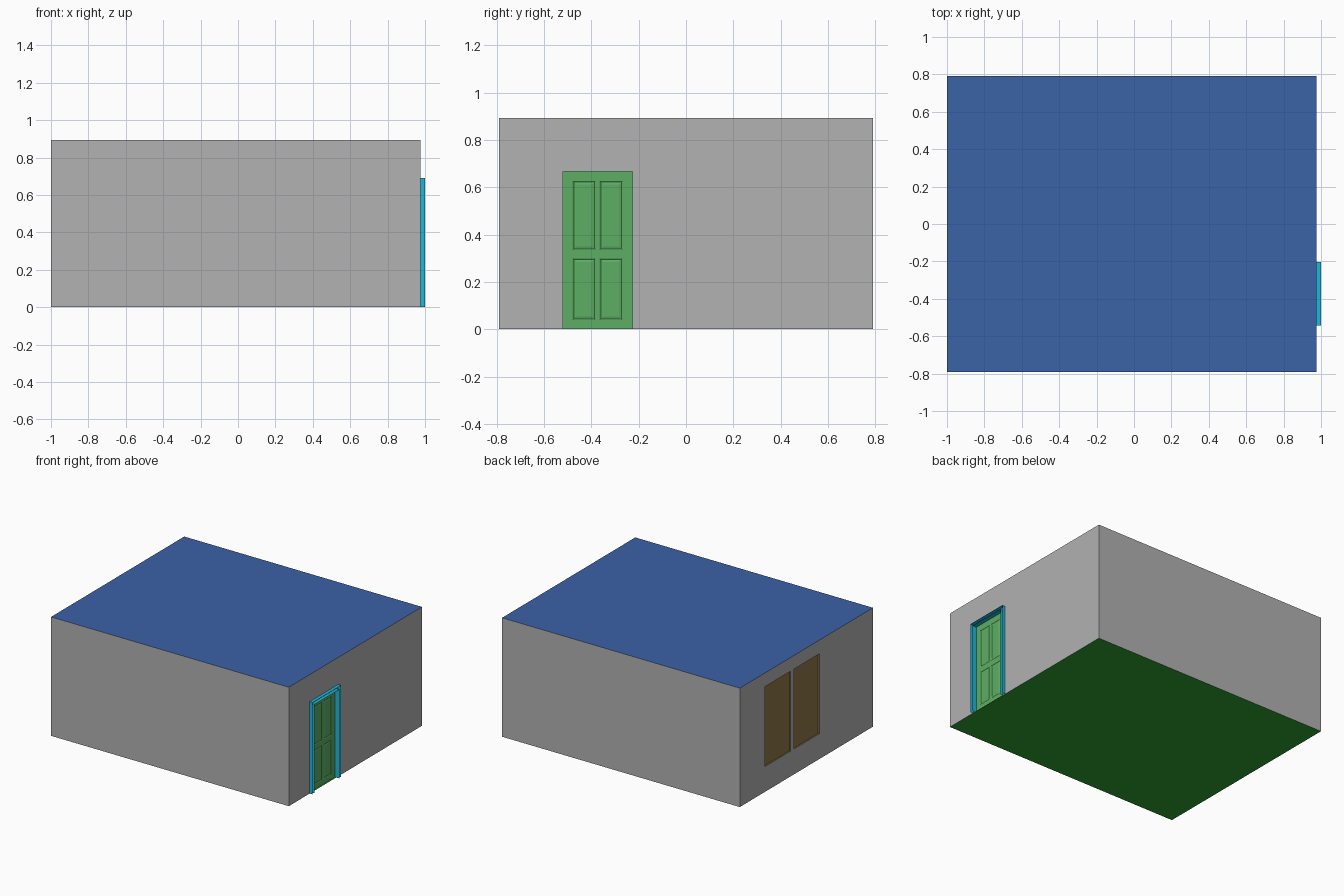
import bpy, bmesh

if "Cube" in bpy.data.objects:
    bpy.data.objects.remove(bpy.data.objects["Cube"])

X0, X1, Y, H = -1.0, 0.975, 0.79, 0.893
DY0, DY1, DZ0, DZ1 = -0.52, -0.226, 0.002, 0.668   # door opening


def material(name, rgb):
    m = bpy.data.materials.new(name)
    m.diffuse_color = (*rgb, 1)
    m.use_nodes = True
    m.node_tree.nodes["Principled BSDF"].inputs["Base Color"].default_value = m.diffuse_color
    return m


def finish(name, bm, mat):
    me = bpy.data.meshes.new(name)
    bm.to_mesh(me)
    bm.free()
    ob = bpy.data.objects.new(name, me)
    bpy.context.collection.objects.link(ob)
    me.materials.append(mat)
    return ob


def sheet(name, pts, mat):
    bm = bmesh.new()
    bm.faces.new([bm.verts.new(p) for p in pts])
    return finish(name, bm, mat)


grey = material("wall_grey", (0.445, 0.445, 0.445))
blue = material("roof_blue", (0.044, 0.122, 0.385))
green = material("floor_green", (0.03, 0.35, 0.03))
door_green = material("door_green", (0.11, 0.43, 0.13))
cyan = material("frame_cyan", (0.015, 0.47, 0.68))
olive = material("window_brown", (0.27, 0.19, 0.066))

# Floor and roof
sheet("floor", [(X0, -Y, 0), (X0, Y, 0), (X1, Y, 0), (X1, -Y, 0)], green)
sheet("roof", [(X0, -Y, H), (X1, -Y, H), (X1, Y, H), (X0, Y, H)], blue)

# Plain walls
sheet("front_wall", [(X0, -Y, 0), (X1, -Y, 0), (X1, -Y, H), (X0, -Y, H)], grey)
sheet("back_wall", [(X1, Y, 0), (X0, Y, 0), (X0, Y, H), (X1, Y, H)], grey)

# Right wall, notched for the doorway
outline = [(-Y, 0), (DY0, 0), (DY0, DZ1), (DY1, DZ1), (DY1, 0), (Y, 0), (Y, H), (-Y, H)]
sheet("right_wall", [(X1, y, z) for y, z in outline], grey)

# Left wall with two window openings
ys, zs = [Y, 0.493, 0.187, 0.147, -0.155, -Y], [0, 0.19, 0.79, H]
bm = bmesh.new()
grid = [[bm.verts.new((X0, y, z)) for z in zs] for y in ys]
for i in range(5):
    for j in range(3):
        if not (i % 2 and j == 1):
            bm.faces.new([grid[i][j], grid[i + 1][j], grid[i + 1][j + 1], grid[i][j + 1]])
finish("left_wall", bm, grey)

# Window panes set slightly back, with shallow jambs
for n, i in enumerate((1, 3)):
    a, b, z0, z1 = ys[i], ys[i + 1], zs[1], zs[2]
    corners = [(a, z0), (b, z0), (b, z1), (a, z1)]
    bm = bmesh.new()
    edge = [bm.verts.new((X0, y, z)) for y, z in corners]
    back = [bm.verts.new((X0 + 0.01, y, z)) for y, z in corners]
    bm.faces.new(back)
    for k in range(4):
        m = (k + 1) % 4
        bm.faces.new([edge[k], edge[m], back[m], back[k]])
    finish(f"window_pane_{n + 1}", bm, olive)

# Door frame: two nested three-sided sleeves, open outside, capped on the room side
bm = bmesh.new()
XI, XO = 0.95, 1.0
rings = []
for a, b, z1 in [(-0.542, -0.204, 0.69), (DY0, DY1, DZ1)]:
    corners = [(b, 0), (b, z1), (a, z1), (a, 0)]
    rings.append([[bm.verts.new((x, y, z)) for y, z in corners] for x in (XI, XO)])
outer, inner = rings
for i in range(3):
    j = i + 1
    bm.faces.new([outer[0][i], outer[0][j], outer[1][j], outer[1][i]])
    bm.faces.new([inner[1][i], inner[1][j], inner[0][j], inner[0][i]])
    bm.faces.new([outer[0][j], outer[0][i], inner[0][i], inner[0][j]])
finish("door_frame", bm, cyan)

# Door: gridded half slab with four shallow bevelled panels, mirrored to the room side
bm = bmesh.new()
ys = [DY0, -0.479, -0.382, -0.365, -0.268, DY1]
zs = [DZ0, 0.038, 0.30, 0.335, 0.627, DZ1]
T = 0.011
grid = [[bm.verts.new((T, y, z)) for z in zs] for y in ys]
panels = []
for i in range(5):
    for j in range(5):
        f = bm.faces.new([grid[i][j], grid[i + 1][j], grid[i + 1][j + 1], grid[i][j + 1]])
        if i % 2 and j % 2:
            panels.append(f)
rim = [e for e in bm.edges if e.is_boundary]
ext = bmesh.ops.extrude_edge_only(bm, edges=rim)
for v in ext["geom"]:
    if isinstance(v, bmesh.types.BMVert):
        v.co.x = 0
bmesh.ops.inset_individual(bm, faces=panels, thickness=0.007, depth=-0.003)
bmesh.ops.inset_individual(bm, faces=panels, thickness=0.015, depth=0.003)
bmesh.ops.recalc_face_normals(bm, faces=bm.faces)
if panels[0].normal.x < 0:
    bmesh.ops.reverse_faces(bm, faces=bm.faces)
door = finish("door", bm, door_green)
door.location.x = 0.955
mirror = door.modifiers.new("mirror", 'MIRROR')
mirror.use_axis = (True, False, False)
